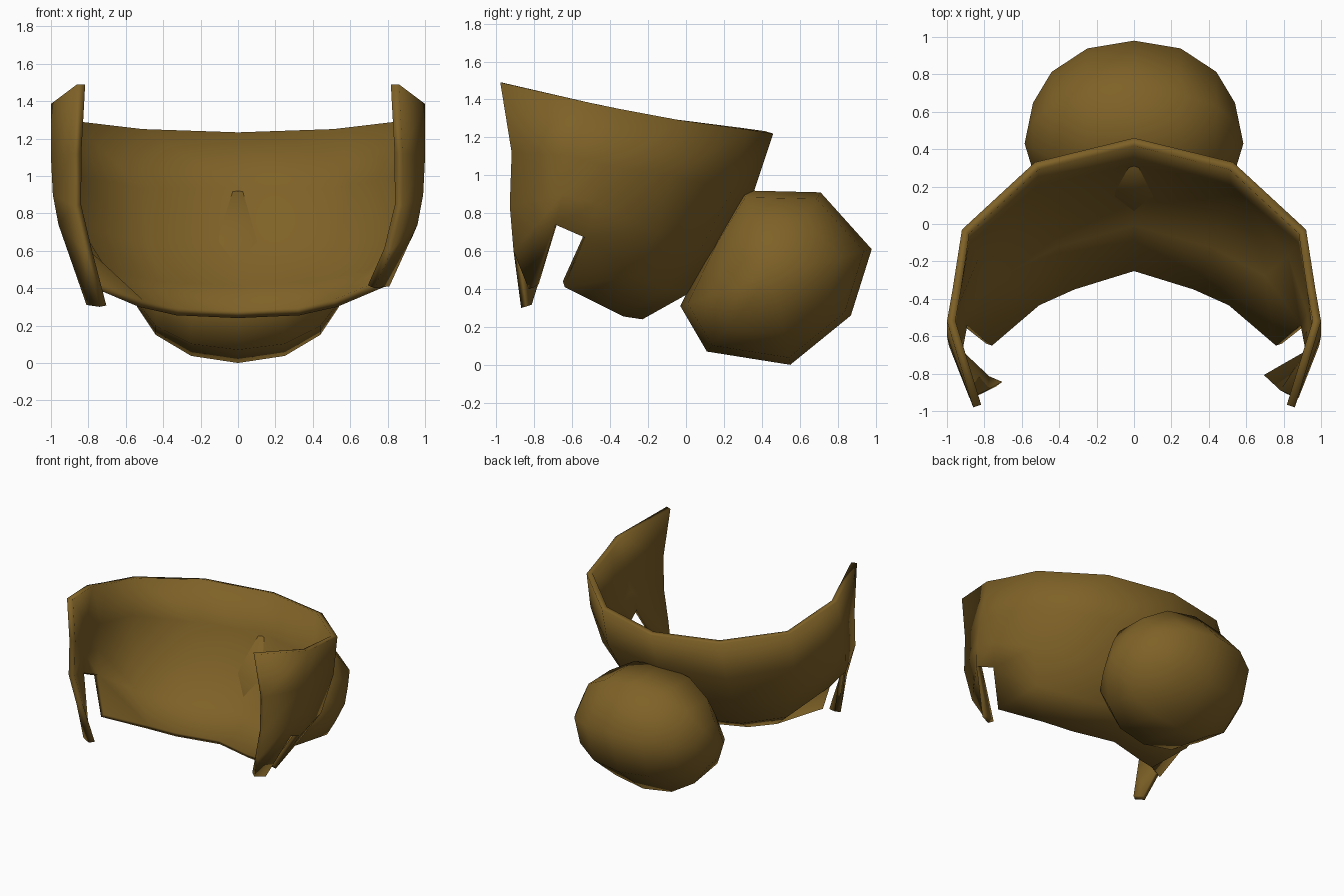
import bpy, bmesh

if "Cube" in bpy.data.objects:
    bpy.data.objects.remove(bpy.data.objects["Cube"])

brown = bpy.data.materials.new("golden_brown")
brown.diffuse_color = (0.21, 0.12, 0.02, 1)
brown.use_nodes = True
brown.node_tree.nodes["Principled BSDF"].inputs["Base Color"].default_value = brown.diffuse_color


def finish(name, bm, angle):
    mesh = bpy.data.meshes.new(name)
    bm.to_mesh(mesh)
    bm.free()
    mesh.materials.append(brown)
    ob = bpy.data.objects.new(name, mesh)
    bpy.context.collection.objects.link(ob)
    bpy.ops.object.select_all(action='DESELECT')
    ob.select_set(True)
    bpy.context.view_layer.objects.active = ob
    bpy.ops.object.shade_smooth_by_angle(angle=angle)
    return ob


# Hair shell: columns from centre back to the front strand, each top to bottom
half = [
    [(0, .46, 1.22), (0, .36, .92), (0, .21, .62), (0, .02, .38), (0, -.23, .24)],
    [(.53, .33, 1.24), (.54, .24, .92), (.50, .08, .62), (.43, -.10, .40), (.33, -.33, .255)],
    [(.92, -.03, 1.29), (.92, -.08, 1.0), (.86, -.15, .70), (.73, -.26, .47), (.53, -.42, .30)],
    [(.97, -.35, 1.35), (.98, -.42, 1.05), (.97, -.47, .85), (.93, -.53, .67), (.79, -.64, .41)],
    [(1.0, -.52, 1.385), (1.0, -.60, 1.1), (.99, -.65, .90), (.96, -.69, .74), (.81, -.84, .31)],
    [(.86, -.98, 1.49), (.88, -.92, 1.12), (.88, -.93, .84), (.82, -.91, .60), (.74, -.87, .30)],
]
left = [[(-x, y, z) for x, y, z in col] for col in half[:0:-1]]
right = [list(col) for col in half]
# the right strand ends a little higher
right[4][4] = (.81, -.80, .41)
right[5][4] = (.73, -.83, .40)
columns = left + right

bm = bmesh.new()
grid = [[bm.verts.new(p) for p in col] for col in columns]
for c in range(len(grid) - 1):
    for r in range(4):
        if r == 3 and c in (1, 8):      # notch behind each front strand
            continue
        bm.faces.new((grid[c][r], grid[c + 1][r], grid[c + 1][r + 1], grid[c][r + 1]))
shell = finish("hair_shell", bm, 1.05)
solid = shell.modifiers.new("thickness", 'SOLIDIFY')
solid.thickness = 0.045
solid.offset = -1

# Bun: rounded side profile swept across x with shrinking rings
cy, cz = .46, .47
profile = [(.30, .92), (.71, .91), (.98, .61), (.87, .26), (.55, 0), (.11, .07), (-.03, .31), (.14, .66)]
sections = [(-.54, .36), (-.44, .68), (-.25, .92), (0, 1), (.25, .92), (.44, .68), (.54, .36)]
bm = bmesh.new()
rings = [[bm.verts.new((x, cy + (y - cy) * s, cz + (z - cz) * s)) for y, z in profile]
         for x, s in sections]
n = len(profile)
for a, b in zip(rings, rings[1:]):
    for i in range(n):
        j = (i + 1) % n
        bm.faces.new((a[i], a[j], b[j], b[i]))
for ring, x in ((rings[0], -.585), (rings[-1], .585)):
    pole = bm.verts.new((x, cy - .03, cz))
    for i in range(n):
        bm.faces.new((ring[i], ring[(i + 1) % n], pole))
bmesh.ops.recalc_face_normals(bm, faces=bm.faces)
finish("hair_bun", bm, 1.3)
